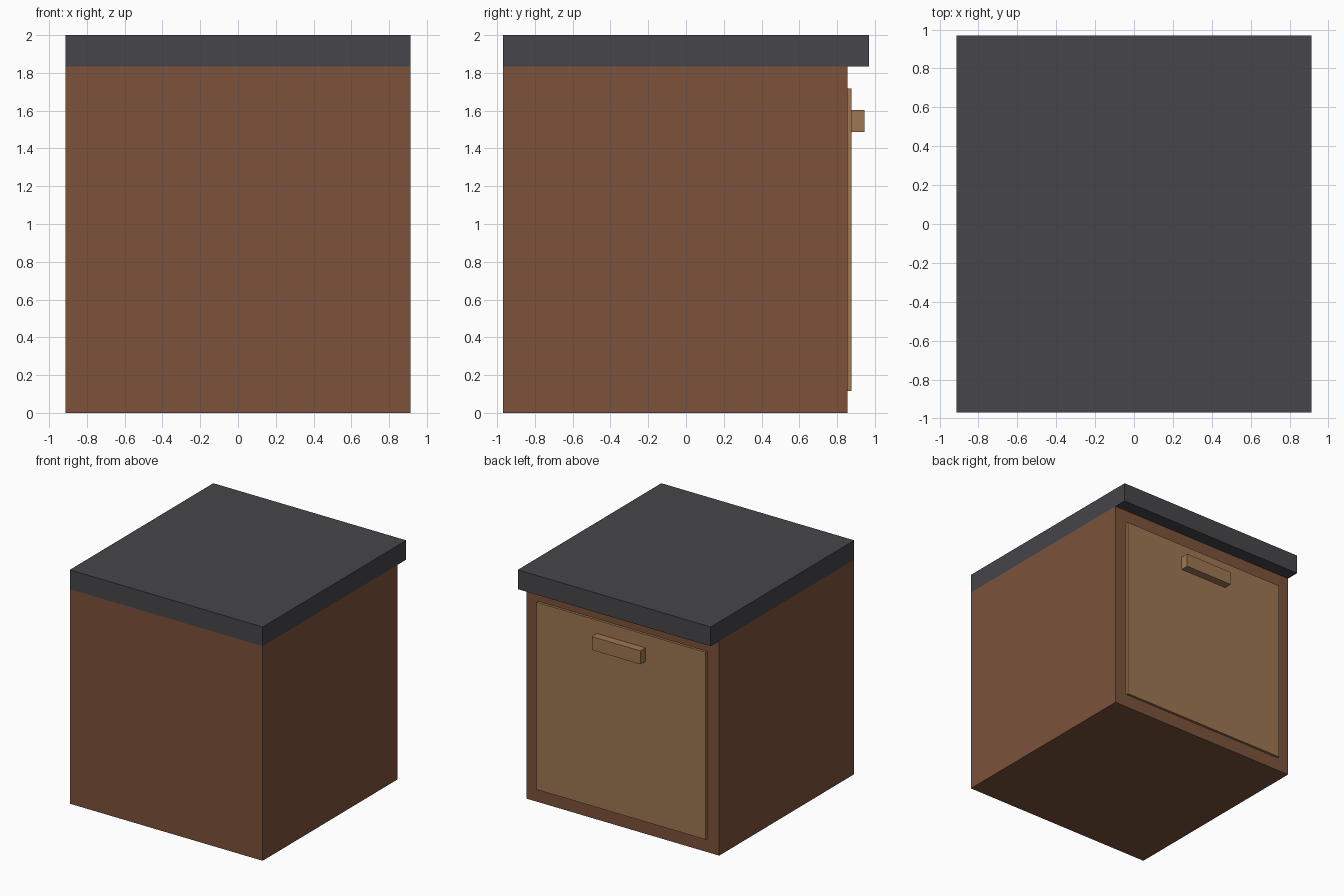
import bpy, bmesh
from mathutils import Vector

if "Cube" in bpy.data.objects:
    bpy.data.objects.remove(bpy.data.objects["Cube"])


def material(name, rgb):
    m = bpy.data.materials.new(name)
    m.diffuse_color = (*rgb, 1.0)
    m.use_nodes = True
    m.node_tree.nodes["Principled BSDF"].inputs["Base Color"].default_value = m.diffuse_color
    return m


def box(name, lo, hi, mat):
    """Axis-aligned box between two corners."""
    lo, hi = Vector(lo), Vector(hi)
    bm = bmesh.new()
    bmesh.ops.create_cube(bm, size=1.0)
    bmesh.ops.scale(bm, vec=hi - lo, verts=bm.verts)
    mesh = bpy.data.meshes.new(name)
    bm.to_mesh(mesh)
    bm.free()
    mesh.materials.append(mat)
    ob = bpy.data.objects.new(name, mesh)
    ob.location = (lo + hi) / 2
    bpy.context.collection.objects.link(ob)
    return ob


brown = material("dark wood", (0.202, 0.084, 0.044))
tan = material("light wood", (0.342, 0.184, 0.084))
grey = material("dark grey stone", (0.061, 0.061, 0.069))

# Cabinet body and overhanging worktop
box("cabinet_body", (-0.913, -0.97, 0), (0.913, 0.855, 1.835), brown)
box("worktop", (-0.913, -0.97, 1.835), (0.913, 0.97, 2.0), grey)

# Door panel and handle on the +y side
box("door", (-0.80, 0.855, 0.115), (0.80, 0.876, 1.717), tan)
box("handle", (-0.23, 0.876, 1.488), (0.23, 0.945, 1.603), tan)
